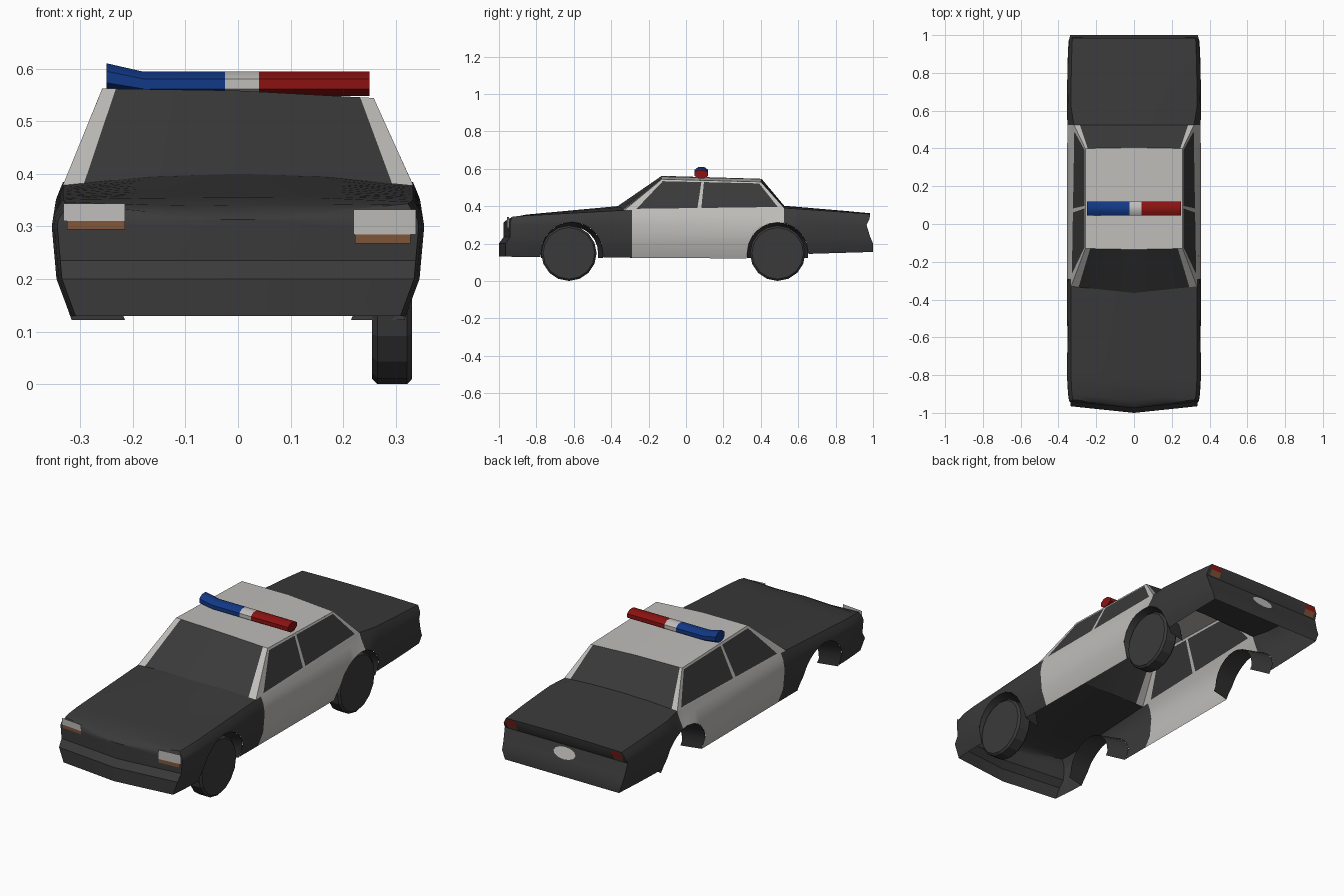
import bpy, bmesh, math

if "Cube" in bpy.data.objects:
    bpy.data.objects.remove(bpy.data.objects["Cube"])

def material(name, rgb):
    m = bpy.data.materials.new(name)
    m.diffuse_color = (*rgb, 1)
    m.use_nodes = True
    m.node_tree.nodes["Principled BSDF"].inputs["Base Color"].default_value = m.diffuse_color
    return m

MATS = [material("black paint", (0.042, 0.042, 0.042)),
        material("white paint", (0.52, 0.51, 0.49)),
        material("blue lamp", (0.006, 0.04, 0.24)),
        material("red lamp", (0.26, 0.006, 0.006)),
        material("amber lamp", (0.22, 0.09, 0.04))]
BLACK, WHITE, BLUE, RED, AMBER = range(5)

def interp(pts, v):
    """Piecewise linear lookup."""
    if v <= pts[0][0]:
        return pts[0][1]
    for (a, fa), (b, fb) in zip(pts, pts[1:]):
        if v <= b:
            return fa + (fb - fa) * (v - a) / (b - a)
    return pts[-1][1]

def lerp(p, q, t):
    return tuple(a + (b - a) * t for a, b in zip(p, q))

def build(name, polys, smooth=None):
    """Make an object from (points, material) polygons, welding shared corners."""
    bm = bmesh.new()
    for pts, mat in polys:
        f = bm.faces.new([bm.verts.new(p) for p in pts])
        f.material_index = mat
    bmesh.ops.remove_doubles(bm, verts=bm.verts, dist=1e-4)
    bmesh.ops.recalc_face_normals(bm, faces=bm.faces)
    me = bpy.data.meshes.new(name)
    bm.to_mesh(me)
    bm.free()
    for m in MATS:
        me.materials.append(m)
    ob = bpy.data.objects.new(name, me)
    bpy.context.collection.objects.link(ob)
    if smooth:
        bpy.ops.object.select_all(action='DESELECT')
        ob.select_set(True)
        bpy.context.view_layer.objects.active = ob
        bpy.ops.object.shade_smooth_by_angle(angle=math.radians(smooth))
    return ob

def mirrored(polys):
    return polys + [([(-x, y, z) for x, y, z in reversed(p)], m) for p, m in polys]

def skin(grid, rule):
    """Quads between neighbouring rows of points; rule(i, j) gives the colour."""
    return [([grid[i][j], grid[i + 1][j], grid[i + 1][j + 1], grid[i][j + 1]], rule(i, j))
            for i in range(len(grid) - 1) for j in range(len(grid[0]) - 1)]

# Body shape rules
Y0, Y1, GLASS0, GLASS1, DOOR0 = -0.965, 1.0, -0.33, 0.525, -0.29
ARCHES = [(-0.61, 0.15, 0.165), (0.49, 0.15, 0.163)]
SIDE = [(0.12, 0.315), (0.20, 0.345), (0.30, 0.354), (0.345, 0.347), (0.40, 0.335)]
WIDTH = [(-0.965, 0.97), (-0.85, 1), (0.8, 1), (1, 0.98)]
PINCH = [(GLASS0, 1), (GLASS1, 0.955), (0.62, 1)]
SILL = [(-1, 0.13), (-0.45, 0.125), (0.35, 0.12), (0.66, 0.145), (1, 0.155)]
SHOULDER = [(Y0, 0.343), (GLASS0, 0.378), (GLASS1, 0.39), (Y1, 0.358)]
RIDGE = [(Y0, 0.322), (-0.85, 0.352), (GLASS0, 0.40), (GLASS1, 0.402), (Y1, 0.362)]
FRONT_SHIFT = [0, 0, 0.025, 0.025, 0.025, 0.035]
REAR_SHIFT = [0, 0, -0.015, -0.035, -0.02, -0.015]
BOW = 0.035

def side_x(y, z):
    return interp(SIDE, z) * interp(WIDTH, y)

def column(y):
    """One upright line of side points, lifted over the wheel arches."""
    low, sh = interp(SILL, y), interp(SHOULDER, y)
    for yc, zc, r in ARCHES:
        if abs(y - yc) <= r + 1e-6:
            low = max(low, zc + math.sqrt(max(0, r * r - (y - yc) ** 2)))
    out = []
    for k, z in enumerate([low, 0.20, 0.235, 0.30, sh - 0.03, sh]):
        z = max(z, low)
        x = 0.333 * interp(WIDTH, y) if k == 5 else side_x(y, z)
        if k > 3:
            x *= interp(PINCH, y)
        dy = FRONT_SHIFT[k] if y == Y0 else REAR_SHIFT[k] if y == Y1 else 0
        out.append((x, y + dy, z))
    return out

def across(p, bow, ridge=None):
    """Spread a side point to the centre line."""
    x, y, z = p
    c = z if ridge is None else ridge
    return [p, (x / 2, y - bow / 2, z + 0.75 * (c - z)), (0, y - bow, c)]

ys = {Y0, -0.9, -0.82, -0.4, GLASS0, DOOR0, -0.1, 0.1, 0.25, GLASS1, 0.72, 0.85, Y1}
for yc, zc, r in ARCHES:
    ys |= {round(yc + r * math.cos(math.pi * i / 10), 5) for i in range(11)}
    ys |= {yc - r - 0.003, yc + r + 0.003}
ys = sorted(ys)
cols = [column(y) for y in ys]

# Body: sides, hood, boot lid, nose and tail (open underneath)
body = skin(cols, lambda i, j: WHITE if DOOR0 - 1e-6 <= ys[i] < GLASS1 - 1e-6 else BLACK)
hood = [across(c[-1], BOW, interp(RIDGE, y)) for y, c in zip(ys, cols) if y <= GLASS0]
boot = [across(c[-1], 0, interp(RIDGE, y)) for y, c in zip(ys, cols) if y >= GLASS1]
nose = [across(p, BOW) for p in cols[0][:-1]] + [hood[0]]
tail = [across(p, 0) for p in cols[-1][:-1]] + [boot[-1]]
for g in (hood, boot, nose, tail):
    body += skin(g, lambda i, j: BLACK)
build("body", mirrored(body), 30)

# Wheel arch liners, tapering inward
for label, (yc, zc, r) in zip(("front", "rear"), ARCHES):
    rows = []
    for i in range(13):
        a = math.pi * i / 12
        c, s = math.cos(a), math.sin(a)
        z = zc + r * s
        rows.append([(side_x(yc, z), yc + r * c, z),
                     (0.225, yc + (r - 0.025) * c, zc + (r - 0.025) * s)])
    for row, first in ((rows[0], True), (rows[-1], False)):
        foot = [(x - 0.01, y, 0.122) for x, y, z in row]
        rows.insert(0, foot) if first else rows.append(foot)
    build(label + "_arch_liners", mirrored(skin(rows, lambda i, j: BLACK)), 40)

# Cabin: windows are cut into the pillars and roof
A, D = hood[-1][0], boot[0][0]
B, C = (0.258, -0.13, 0.553), (0.258, 0.40, 0.538)
A0, D0 = hood[-1][2], boot[0][2]
B0, C0 = (0, -0.135, 0.558), (0, 0.405, 0.545)

def patch(a, d, b, c, low, top, vs, rule):
    grid = []
    for v in vs:
        us = [l + (t - l) * v for l, t in zip(low, top)]
        grid.append([lerp(lerp(a, d, u), lerp(b, c, u), v) for u in us])
    return skin(grid, rule)

cabin = patch(A, D, B, C, [0, .07, .457, .482, .965, 1], [0, .03, .405, .43, .97, 1],
              [0, .04, .94, 1], lambda i, j: BLACK if i == 1 and j in (1, 3) else WHITE)
glass = lambda i, j: WHITE if j == 0 else BLACK
cabin += patch(A, A0, B, B0, [0, .12, .5, 1], [0, .10, .5, 1], [0, 1], glass)
cabin += patch(D, D0, C, C0, [0, .10, .5, 1], [0, .05, .5, 1], [0, 1], glass)
cabin += patch(B, B0, C, C0, [0, .5, 1], [0, .5, 1], [0, 1], lambda i, j: WHITE)
# the roof leans slightly to one side
cabin = [([(x, y, z - 0.035 * x * min(1, max(0, (z - 0.40) / 0.15))) for x, y, z in p], m)
         for p, m in mirrored(cabin)]
build("cabin", cabin, 20)

# Light bar: eight-sided section along x, raised at the blue end
stations = [(-0.25, 0.016), (-0.18, 0), (-0.025, 0), (0.04, 0), (0.25, 0)]
ring = []
for x, lift in stations:
    ring.append([])
    for k in range(9):
        a = math.pi / 8 + k * math.pi / 4
        c, s = math.cos(a) / 0.924, math.sin(a) / 0.924
        ring[-1].append((x, 0.082 + 0.036 * c, 0.571 + 0.023 * s + lift * (0.8 + 0.2 * s)))
bar = skin(ring, lambda i, j: (BLUE, BLUE, WHITE, RED)[i])
bar += [(ring[0][:8], BLUE), (ring[-1][:8], RED)]
build("light_bar", bar, 50)

# Headlights with amber strips below
def nose_y(x):
    return -0.944 - BOW * (1 - abs(x) / 0.345)

def lamp(x0, x1, z0, z1, yf, mat):
    return ([(x0, yf(x0, z0), z0), (x1, yf(x1, z0), z0),
             (x1, yf(x1, z1), z1), (x0, yf(x0, z1), z1)], mat)

front_y = lambda x, z: nose_y(x)
build("headlights", [lamp(-0.332, -0.215, 0.310, 0.343, front_y, WHITE),
                     lamp(-0.325, -0.215, 0.294, 0.310, front_y, AMBER),
                     lamp(0.22, 0.338, 0.285, 0.332, front_y, WHITE),
                     lamp(0.222, 0.328, 0.267, 0.285, front_y, AMBER)])

# Tail lights and rear plate
TAIL = [(0.20, 1.0), (0.235, 0.985), (0.30, 0.965), (0.328, 0.98), (0.36, 0.985)]
rear_y = lambda x, z: interp(TAIL, z) + 0.004
build("tail_lights", mirrored([lamp(0.27, 0.328, 0.328, 0.350, rear_y, RED),
                               lamp(0.27, 0.328, 0.302, 0.328, rear_y, AMBER)]))
oval = []
for k in range(12):
    a = math.pi * k / 6
    z = 0.265 + 0.028 * math.sin(a)
    oval.append((0.062 * math.cos(a), rear_y(0, z), z))
build("rear_plate", [(oval, WHITE)])

# Wheels (only on the right side)
for label, y in (("front", -0.626), ("rear", 0.49)):
    bpy.ops.mesh.primitive_cylinder_add(vertices=16, radius=0.148, depth=0.076,
                                        location=(0.293, y, 0.148),
                                        rotation=(0, math.pi / 2, 0))
    w = bpy.context.object
    w.name = label + "_wheel"
    w.data.materials.append(MATS[BLACK])
    b = w.modifiers.new("rim", 'BEVEL')
    b.width, b.segments, b.angle_limit = 0.01, 1, math.radians(40)
